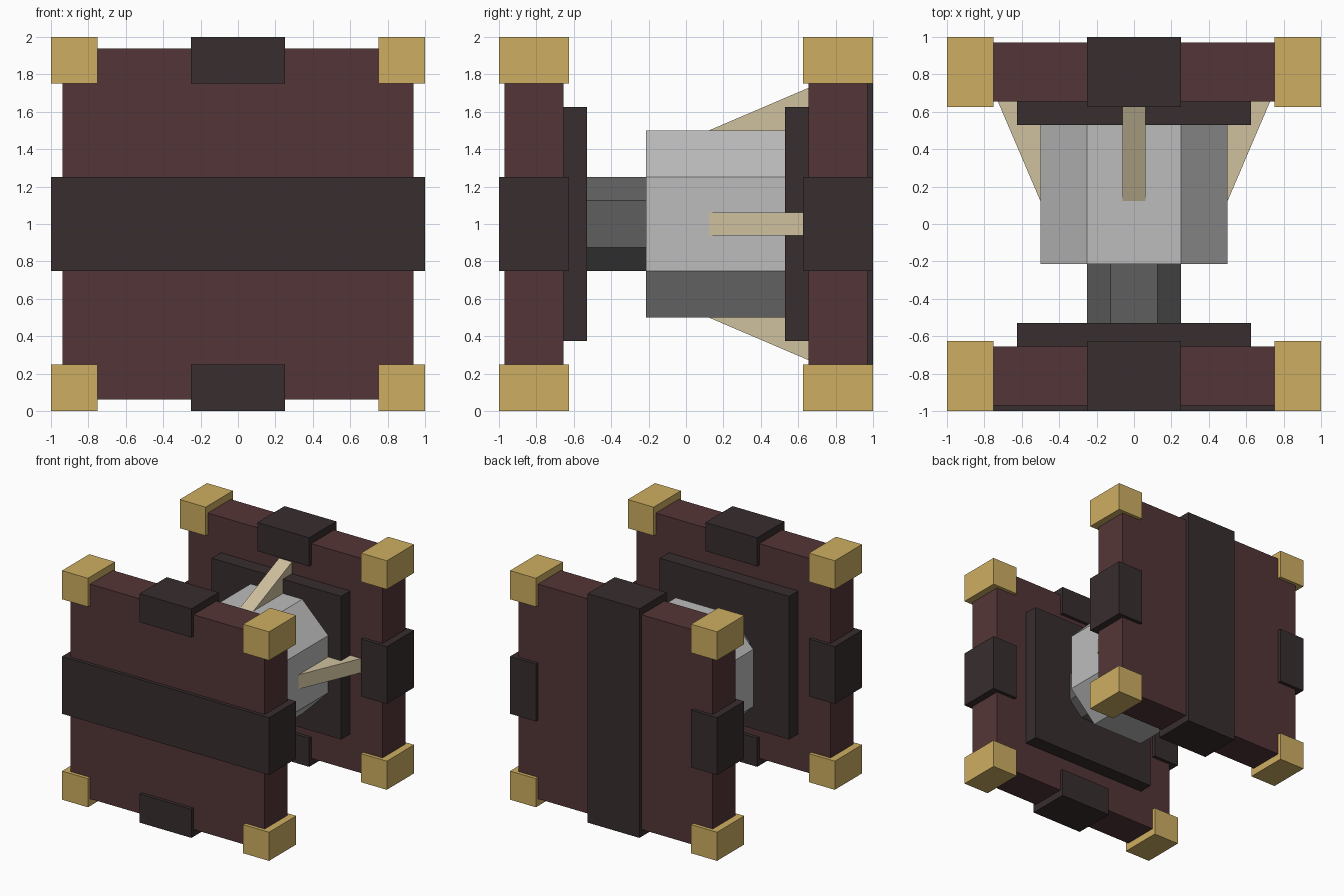
import bpy, bmesh, math
from mathutils import Matrix, Vector

if "Cube" in bpy.data.objects:
    bpy.data.objects.remove(bpy.data.objects["Cube"], do_unlink=True)


def material(name, rgb):
    """Flat material from 8-bit sRGB values."""
    lin = [((c / 255 + 0.055) / 1.055) ** 2.4 for c in rgb]
    m = bpy.data.materials.new(name)
    m.use_nodes = True
    m.diffuse_color = (*lin, 1)
    bsdf = m.node_tree.nodes["Principled BSDF"]
    bsdf.inputs["Base Color"].default_value = (*lin, 1)
    bsdf.inputs["Roughness"].default_value = 0.8
    return m


MAROON = material("maroon", (84, 53, 55))
CHARCOAL = material("charcoal", (55, 45, 46))
GOLD = material("gold", (206, 174, 98))
LIGHT_GREY = material("light grey", (188, 188, 188))
DARK_GREY = material("dark grey", (95, 95, 95))
TAN = material("tan", (207, 193, 158))


def finish(bm, name, mat):
    bmesh.ops.recalc_face_normals(bm, faces=bm.faces)
    me = bpy.data.meshes.new(name)
    bm.to_mesh(me)
    bm.free()
    me.materials.append(mat)
    ob = bpy.data.objects.new(name, me)
    bpy.context.collection.objects.link(ob)
    return ob


def box(name, mat, x, y, z):
    """Box from (min, max) ranges on each axis."""
    bm = bmesh.new()
    bmesh.ops.create_cube(bm, size=1)
    for v in bm.verts:
        v.co = Vector([(a + b) / 2 + c * (b - a) for c, (a, b) in zip(v.co, (x, y, z))])
    return finish(bm, name, mat)


def prism(name, mat, profile, depth, matrix):
    """Extrude a 2D profile by the depth vector, then place it."""
    bm = bmesh.new()
    face = bm.faces.new([bm.verts.new(p) for p in profile])
    ext = bmesh.ops.extrude_face_region(bm, geom=[face])
    moved = [g for g in ext["geom"] if isinstance(g, bmesh.types.BMVert)]
    bmesh.ops.translate(bm, verts=moved, vec=depth)
    bmesh.ops.transform(bm, matrix=matrix, verts=bm.verts)
    return finish(bm, name, mat)


def octagon(name, mat, r, y0, y1):
    """Octagonal rod along y, with corners cut at half the radius."""
    h = r / 2
    pts = [(h, r), (r, h), (r, -h), (h, -r), (-h, -r), (-r, -h), (-r, h), (-h, r)]
    prism(name, mat, [(x, y0, z) for x, z in pts], (0, y1 - y0, 0),
          Matrix.Translation((0, 0, 1)))


# Two end slabs with inner plates, edge clips and corner caps
for side, s in (("front", -1), ("back", 1)):
    def span(a, b):
        return tuple(sorted((s * a, s * b)))

    box(side + "_slab", MAROON, (-0.9375, 0.9375), span(0.655, 0.97), (0.0625, 1.9375))
    box(side + "_inner_plate", CHARCOAL, (-0.625, 0.625), span(0.53, 0.66), (0.375, 1.625))
    for end, lo in (("bottom", 0), ("top", 1.75)):
        box(f"{side}_{end}_clip", CHARCOAL, (-0.25, 0.25), span(0.625, 1), (lo, lo + 0.25))
        for hand, x in (("right", -1), ("left", 0.75)):
            box(f"{side}_{end}_{hand}_corner", GOLD, (x, x + 0.25), span(0.625, 1), (lo, lo + 0.25))
    for hand, x in (("right", -1), ("left", 0.75)):
        box(f"{side}_{hand}_clip", CHARCOAL, (x, x + 0.25), span(0.625, 1), (0.75, 1.25))

# Outer bands: across the front, upright on the back
box("front_band", CHARCOAL, (-1, 1), (-1, -0.95), (0.75, 1.25))
box("back_band", CHARCOAL, (-0.25, 0.25), (0.95, 1), (0, 2))

# Central barrel and shaft
octagon("barrel", LIGHT_GREY, 0.5, -0.215, 0.54)
octagon("shaft", DARK_GREY, 0.25, -0.54, -0.2)

# Four sloped braces around the barrel
wedge = [(-0.0625, 0.11, 0.495), (-0.0625, 0.66, 0.73), (-0.0625, 0.66, 0.45), (-0.0625, 0.11, 0.45)]
for i, where in enumerate(("top", "left", "bottom", "right")):
    place = Matrix.Translation((0, 0, 1)) @ Matrix.Rotation(math.pi / 2 * i, 4, "Y")
    prism(where + "_brace", TAN, wedge, (0.125, 0, 0), place)
